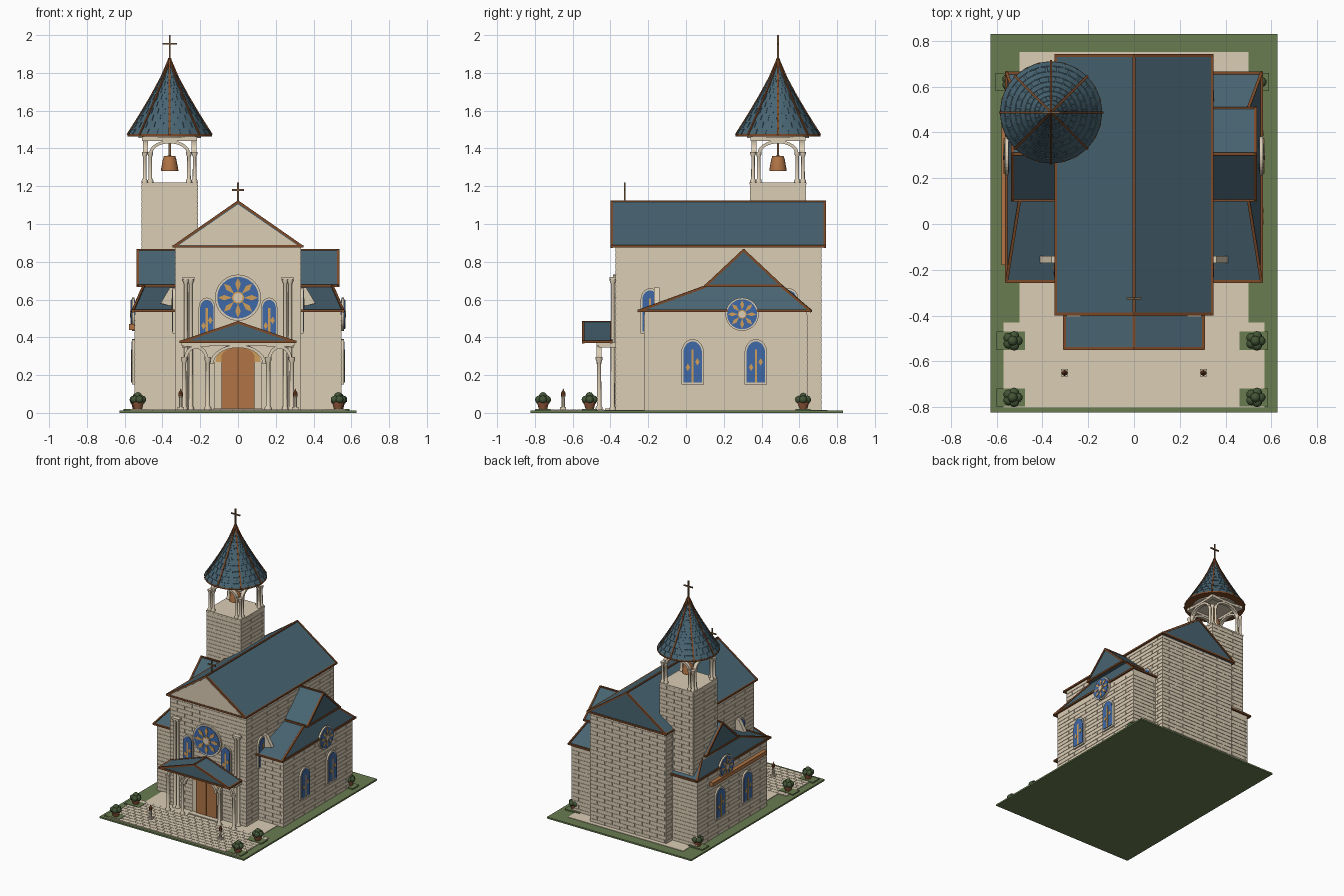
import bpy, bmesh
from math import sin, cos, pi, radians
from mathutils import Matrix, Vector

if "Cube" in bpy.data.objects:
    bpy.data.objects.remove(bpy.data.objects["Cube"], do_unlink=True)


def material(name, *rgb):
    m = bpy.data.materials.new(name)
    m.use_nodes = True
    m.diffuse_color = (*rgb, 1)
    m.node_tree.nodes["Principled BSDF"].inputs["Base Color"].default_value = (*rgb, 1)
    return m


stone = material("cream stone", .71, .61, .46)
slate = material("teal slate", .064, .128, .168)
copper = material("brown copper", .21, .07, .022)
wood = material("warm wood", .44, .175, .06)
grass = material("lawn green", .14, .2, .08)
leaf = material("dark leaf", .055, .09, .037)
glass = material("blue glass", .05, .14, .38)
gold = material("amber glass", .62, .34, .1)
metal = material("bronze", .2, .11, .05)
clay = material("terracotta", .26, .09, .04)


def place(x, y, z, turn=0):
    """Local frame whose -y axis is the outward direction."""
    return Matrix.Translation((x, y, z)) @ Matrix.Rotation(radians(turn), 4, 'Z')


def finish(name, bm, mat, matrix=None, smooth=False):
    bmesh.ops.remove_doubles(bm, verts=bm.verts, dist=1e-5)
    bmesh.ops.recalc_face_normals(bm, faces=bm.faces)
    mesh = bpy.data.meshes.new(name)
    bm.to_mesh(mesh)
    bm.free()
    mesh.materials.append(mat)
    if smooth:
        mesh.shade_smooth()
        mesh.set_sharp_from_angle(angle=radians(35))
    ob = bpy.data.objects.new(name, mesh)
    ob.matrix_world = matrix or Matrix()
    bpy.context.collection.objects.link(ob)


def prism(name, outline, y0, y1, mat, matrix=None):
    bm = bmesh.new()
    a = [bm.verts.new((x, y0, z)) for x, z in outline]
    b = [bm.verts.new((x, y1, z)) for x, z in outline]
    bm.faces.new(a)
    bm.faces.new(b[::-1])
    for i in range(len(a)):
        bm.faces.new((a[i - 1], a[i], b[i], b[i - 1]))
    finish(name, bm, mat, matrix)


def box(name, x0, x1, y0, y1, z0, z1, mat, matrix=None):
    prism(name, [(x0, z0), (x1, z0), (x1, z1), (x0, z1)], y0, y1, mat, matrix)


def lathe(name, profile, x, y, mat, n=16):
    bm = bmesh.new()
    rings = [[bm.verts.new((r * cos(2 * pi * i / n), r * sin(2 * pi * i / n), z))
              for i in range(n)] for r, z in profile]
    for lo, hi in zip(rings, rings[1:]):
        for i in range(n):
            bm.faces.new((lo[i - 1], lo[i], hi[i], hi[i - 1]))
    for ring, (r, z) in ((rings[0], profile[0]), (rings[-1], profile[-1])):
        if r > 0:
            bm.faces.new(ring)
    finish(name, bm, mat, place(x, y, 0), n > 8)


def bars(name, segments, size, mat, matrix=None):
    bm = bmesh.new()
    for a, b in segments:
        a, b = Vector(a), Vector(b)
        d = b - a
        m = Matrix.Translation((a + b) / 2) @ d.to_track_quat('Z', 'Y').to_matrix().to_4x4()
        bmesh.ops.create_cube(bm, size=1, matrix=m @ Matrix.Diagonal((size, size, d.length + size * .6, 1)))
    finish(name, bm, mat, matrix)


def raised(bm, back, face):
    """Shallow open-backed block from two four-point loops."""
    a, b = [[bm.verts.new(p) for p in loop] for loop in (back, face)]
    bm.faces.new(b)
    for i in range(4):
        bm.faces.new((a[i - 1], a[i], b[i], b[i - 1]))


def courses(name, width, height, matrix, length=.13, rise=.03, gap=.003):
    """Raised blocks in running bond on a wall."""
    bm = bmesh.new()
    for row in range(int(height / rise)):
        x = -width / 2 - (row % 2) * length / 2
        while x < width / 2 - gap:
            x0, x1 = max(x, -width / 2), min(x + length - gap, width / 2)
            if x1 - x0 > gap:
                z0, z1 = row * rise, (row + 1) * rise - gap
                corners = ((x0, z0), (x1, z0), (x1, z1), (x0, z1))
                raised(bm, [(u, 0, v) for u, v in corners], [(u, -.003, v) for u, v in corners])
            x += length
    finish(name, bm, stone, matrix)


def arc(rx, rz, z, n=14):
    return [(rx * cos(pi * i / n), z + rz * sin(pi * i / n)) for i in range(n + 1)]


def arched(w, h, rz):
    return [(-w, 0), (w, 0)] + arc(w, rz, h - rz)


def arcade(name, w, a, z0, z1, rz, matrix):
    """Slim arch ring under a lintel."""
    prism(name, arc(a, rz, z0) + arc(a + .018, rz + .016, z0)[::-1], -.013, .013, stone, matrix)
    box(name + "_lintel", -w, w, -.015, .015, z0 + rz + .012, z1, stone, matrix)


def lancet(name, w, h, matrix):
    prism(name + "_frame", arched(w, h, w * 1.2), -.012, .01, stone, matrix)
    inner = matrix @ Matrix.Translation((0, 0, .012))
    prism(name + "_glass", arched(w * .82, h - .024, w), -.016, .01, glass, inner)
    box(name + "_mullion", -.006, .006, -.019, 0, 0, h * .72, gold, inner)
    for i, s in enumerate((-1, 1)):
        diamond = [(s * w * .42 + dx, h * (.33 + .12 * i) + dz) for dx, dz in ((0, -.02), (.012, 0), (0, .02), (-.012, 0))]
        prism(name + "_pane", diamond, -.018, 0, gold, inner)


def rose(name, r, depth, matrix):
    def disc(q):
        return [(q * cos(pi * i / 16), q * sin(pi * i / 16)) for i in range(32)]
    prism(name + "_frame", disc(r), -.012, depth, stone, matrix)
    prism(name + "_glass", disc(r * .9), -.016, depth + .002, glass, matrix)
    for i in range(8):
        petal = [(0, r * .25), (r * .12, r * .6), (0, r * .86), (-r * .12, r * .6)]
        prism(name + "_petal", petal, -.019, 0, gold, matrix @ Matrix.Rotation(i * pi / 4, 4, 'Y'))
    prism(name + "_hub", disc(r * .26), -.02, 0, gold, matrix)
    prism(name + "_boss", disc(r * .2), -.022, 0, stone, matrix)


def gable_roof(name, half, eave, ridge, y0, y1, matrix):
    prism(name, [(-half, eave), (half, eave), (half, eave + .01), (0, ridge), (-half, eave + .01)], y0, y1, slate, matrix)
    e, t = eave + .006, ridge - .004
    edges = [((0, y0, t), (0, y1, t))]
    for s in (-half, half):
        edges += [((s, y0, e), (s, y1, e)), ((s, y0, e), (0, y0, t)), ((s, y1, e), (0, y1, t))]
    edges += [((-half, y, e), (half, y, e)) for y in (y0, y1)]
    bars(name + "_trim", edges, .013, copper, matrix)


def column(name, x, y, z0, z1, r):
    lathe(name, [(r * 1.6, z0), (r * 1.6, z0 + r), (r, z0 + r * 2), (r * .9, z1 - r * 2.5),
                 (r * 1.5, z1 - r), (r * 1.5, z1)], x, y, stone, 12)


def cross(name, x, y, z0, z1, arm, half):
    bars(name, [((x, y, z0), (x, y, z1 - .003)), ((x - half, y, arm), (x + half, y, arm))], .009, metal)


# Ground and paving
box("lawn", -.627, .627, -.822, .83, 0, .012, grass)
box("forecourt", -.57, .57, -.8, -.43, .01, .016, stone)
box("path", -.5, .5, -.43, .75, .01, .016, stone)
courses("cobbles", 1.14, .37, Matrix.Translation((0, -.8, .015)) @ Matrix.Rotation(-pi / 2, 4, 'X'), .06, .037)

# Nave
box("nave_walls", -.33, .33, -.37, .715, .01, .88, stone)
for y, turn in ((-.37, 0), (.715, 180)):
    courses("nave_end_blocks", .66, .87, place(0, y, .012, turn))
for s in (-1, 1):
    courses("nave_side_blocks", 1.085, .87, place(s * .33, .1725, .012, s * 90))
gable_roof("nave_roof", .34, .875, 1.122, -.393, .735, place(0, 0, 0))
prism("gable_panel", [(-.312, .889), (.312, .889), (0, 1.104)], -.398, -.39, stone)
cross("gable_cross", 0, -.325, 1.1, 1.22, 1.18, .03)

# Side wings, mirrored
for s in (-1, 1):
    box("wing_walls", *sorted((s * .3, s * .545)), -.22, .64, .01, .545, stone)
    courses("wing_side_blocks", .86, .53, place(s * .545, .21, .012, s * 90))
    for y, turn in ((-.22, 0), (.64, 180)):
        courses("wing_end_blocks", .215, .53, place(s * .4375, y, .012, turn))
    bm = bmesh.new()
    low = [(s * x, y, .54) for x, y in ((.32, -.25), (.556, -.25), (.556, .66), (.32, .66))]
    top = [(s * x, y, .668) for x, y in ((.32, .1), (.5, .1), (.5, .51), (.32, .51))]
    raised(bm, low, top)
    finish("wing_roof", bm, slate)
    bars("wing_roof_trim", list(zip(low, low[1:])) + [(low[1], top[1]), (low[2], top[2])], .013, copper)
    gable_roof("cross_gable", .2, .668, .865, -.53, -.3, place(0, .305, 0, s * 90))
    rose("side_rose", .088, .002, place(s * .55, .297, .522, s * 90))
    for y in (.035, .37):
        lancet("side_lancet", .06, .24, place(s * .548, y, .15, s * 90))
    for y in (-.19, .545):
        lancet("upper_lancet", .05, .24, place(s * .334, y, .42, s * 90))
    # Sloping buttress beside the upper window
    prism("buttress", [(s * .33, .56), (s * .41, .58), (s * .36, .665), (s * .33, .665)], -.17, -.14, stone)
bars("side_gutter", [((-.563, -.17, .455), (-.563, .48, .455))], .03, wood)

# West front
rose("front_rose", .122, .01, place(0, -.374, .61))
prism("door_surround", arched(.128, .35, .1), -.012, .01, stone, place(0, -.374, .016))
prism("door_arch", arc(.12, .085, 0), -.015, 0, gold, place(0, -.374, .27))
prism("door", arched(.088, .328, .05), -.02, .01, wood, place(0, -.374, .018))
box("door_seam", -.002, .002, -.397, -.38, .02, .34, copper)
box("door_step", -.13, .13, -.43, -.37, .012, .024, stone)
for s in (-1, 1):
    lancet("front_lancet", .043, .24, place(s * .165, -.374, .37))
    for x in (.25, .276):
        column("tall_column", s * x, -.388, .014, .71, .011)
    box("column_cap", s * .263 - .032, s * .263 + .032, -.406, -.37, .705, .72, stone)

# Porch
gable_roof("porch_roof", .303, .37, .483, -.543, -.395, place(0, 0, 0))
arcade("porch_centre_arch", .3, .13, .26, .372, .085, place(0, -.46, 0))
for s in (-1, 1):
    arcade("porch_side_arch", .07, .045, .29, .372, .05, place(s * .222, -.46, 0))
    box("porch_beam", s * .285 - .012, s * .285 + .012, -.46, -.37, .345, .372, stone)
    for x in (.16, .285):
        column("porch_column", s * x, -.46, .014, .295, .012)

# Bell tower
tx, ty = -.362, .487
box("tower_walls", tx - .146, tx + .146, ty - .146, ty + .146, .01, 1.215, stone)
box("tower_ledge", tx - .15, tx + .15, ty - .15, ty + .15, 1.208, 1.22, stone)
for turn in (0, 90, 180, 270):
    side = place(tx, ty, 0, turn)
    courses("tower_blocks", .292, .66, side @ Matrix.Translation((0, -.146, .55)))
    arcade("belfry_arch", .146, .09, 1.375, 1.462, .052, side @ Matrix.Translation((0, -.128, 0)))
    for dx, dy in ((-.132, -.132), (-.102, -.132), (-.132, -.102)):
        p = side @ Vector((dx, dy, 0))
        column("belfry_column", p.x, p.y, 1.22, 1.38, .01)
lathe("bell", [(.046, 1.28), (.046, 1.288), (.036, 1.34), (.03, 1.36), (0, 1.362)], tx, ty, wood)
bars("bell_hanger", [((tx, ty, 1.36), (tx, ty, 1.46))], .012, metal)


# Flared spire with raised slates
def spire(t, lift=0.0):
    return .22 * (1 - t) ** 1.18 + lift, 1.475 + .4 * t


def on_spire(t, angle, lift=0.0):
    r, z = spire(t, lift)
    return tx + r * cos(angle), ty + r * sin(angle), z


rows, around = 11, 24
lathe("spire", [(.2, 1.47)] + [spire(k / rows) for k in range(rows + 1)], tx, ty, slate, around)
bm = bmesh.new()
for k in range(rows - 2):
    for i in range(around):
        a0 = (i + k % 2 / 2) * 2 * pi / around
        a1, t0, t1 = a0 + pi / around * 1.7, k / rows, (k + .8) / rows
        corners = ((t0, a0), (t0, a1), (t1, a1), (t1, a0))
        raised(bm, [on_spire(*c, -.003) for c in corners], [on_spire(*c, .003) for c in corners])
finish("spire_slates", bm, slate)
lathe("spire_soffit", [(.165, 1.456), (.165, 1.472)], tx, ty, stone, around)
lathe("spire_rim", [(.16, 1.464), (.224, 1.464), (.224, 1.476), (.16, 1.476)], tx, ty, copper, around)
ribs = []
for k in range(8):
    line = [on_spire(t / 4, k * pi / 4, .002) for t in range(5)]
    ribs += zip(line, line[1:])
bars("spire_ribs", ribs, .01, copper)
cross("spire_cross", tx, ty, 1.86, 2, 1.955, .036)

# Planters and lamp posts
for s in (-1, 1):
    for x, y in ((.53, -.51), (.53, -.757), (.535, .62)):
        x *= s
        box("planting_bed", x - .07, x + .055, y - .04, y + .04, .01, .021, grass)
        lathe("pot", [(.022, .02), (.03, .05), (.034, .05), (.034, .058), (0, .058)], x, y, clay, 12)
        bm = bmesh.new()
        puffs = [(.022 * cos(k * pi / 2.5), .022 * sin(k * pi / 2.5), .07) for k in range(5)] + [(0, 0, .088)]
        for p in puffs:
            bmesh.ops.create_icosphere(bm, subdivisions=2, radius=.022, matrix=Matrix.Translation(p))
        finish("bush", bm, leaf, place(x, y, 0), True)
    box("lamp_base", s * .303 - .016, s * .303 + .016, -.666, -.634, .012, .03, stone)
    lathe("lamp_post", [(.01, .03), (.008, .08), (.013, .09)], s * .303, -.65, stone, 8)
    lathe("lamp_head", [(.012, .09), (.013, .105), (.006, .115), (0, .13)], s * .303, -.65, copper, 8)
